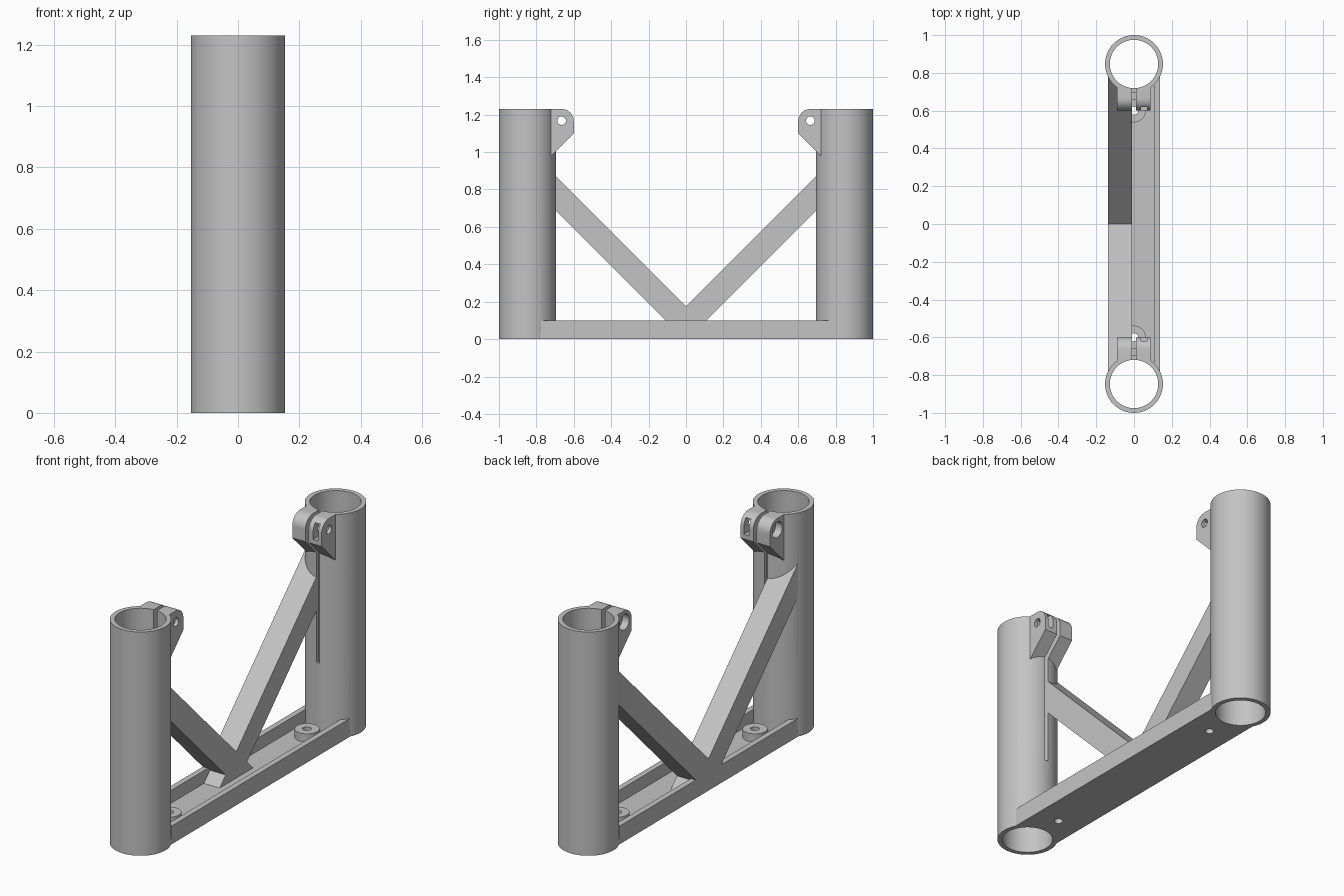
import bpy
import bmesh
import math
from mathutils import Matrix

if "Cube" in bpy.data.objects:
    bpy.data.objects.remove(bpy.data.objects["Cube"], do_unlink=True)

grey = bpy.data.materials.new("matte grey")
grey.use_nodes = True
grey.diffuse_color = (0.55, 0.55, 0.55, 1)
grey.node_tree.nodes["Principled BSDF"].inputs["Base Color"].default_value = (0.55, 0.55, 0.55, 1)

HEIGHT, TUBE_Y, OUTER, BORE = 1.23, 0.847, 0.153, 0.128
HALF_W, RAIL, FLOOR, RAIL_TOP = 0.137, 0.031, 0.03, 0.1
SLIT = 0.01
BOLT_Y, BOLT_Z = 0.665, 1.168


def finish(name, bm):
    bmesh.ops.recalc_face_normals(bm, faces=bm.faces)
    mesh = bpy.data.meshes.new(name)
    bm.to_mesh(mesh)
    bm.free()
    obj = bpy.data.objects.new(name, mesh)
    obj.data.materials.append(grey)
    bpy.context.collection.objects.link(obj)
    return obj


def prism(name, profile, x0, x1):
    """Extrude a y-z outline along x."""
    bm = bmesh.new()
    face = bm.faces.new([bm.verts.new((x0, y, z)) for y, z in profile])
    new = bmesh.ops.extrude_face_region(bm, geom=[face])["geom"]
    verts = [v for v in new if isinstance(v, bmesh.types.BMVert)]
    bmesh.ops.translate(bm, verts=verts, vec=(x1 - x0, 0, 0))
    return finish(name, bm)


def box(name, x0, x1, y0, y1, z0, z1):
    return prism(name, [(y0, z0), (y1, z0), (y1, z1), (y0, z1)], x0, x1)


def rod(name, radius, start, length, axis="Z", sides=64):
    bm = bmesh.new()
    bmesh.ops.create_cone(bm, cap_ends=True, segments=sides, radius1=radius,
                          radius2=radius, depth=length)
    bmesh.ops.translate(bm, verts=bm.verts, vec=(0, 0, length / 2))
    if axis == "X":
        bmesh.ops.rotate(bm, verts=bm.verts, matrix=Matrix.Rotation(math.pi / 2, 3, "Y"))
    bmesh.ops.translate(bm, verts=bm.verts, vec=start)
    return finish(name, bm)


def combine(target, parts, operation):
    for part in parts:
        mod = target.modifiers.new(part.name, "BOOLEAN")
        mod.operation, mod.solver, mod.object = operation, "EXACT", part
        bpy.context.view_layer.objects.active = target
        bpy.ops.object.modifier_apply(modifier=mod.name)
        bpy.data.objects.remove(part, do_unlink=True)


# Channel base: floor with two side rails
bracket = box("tube_clamp_bracket", -HALF_W, HALF_W, -0.8, 0.8, 0, FLOOR)
solids = [box("left_rail", HALF_W - RAIL, HALF_W, -0.775, 0.775, 0, RAIL_TOP),
          box("right_rail", -HALF_W, RAIL - HALF_W, -0.775, 0.775, 0, RAIL_TOP)]
cutters = []

for s in (-1, 1):
    # Upright tube and screw boss
    solids.append(rod("tube", OUTER, (0, s * TUBE_Y, 0), HEIGHT, sides=96))
    solids.append(rod("screw_boss", 0.062, (0, s * 0.6, 0.01), 0.065))

    # Diagonal brace on one half of the width
    brace = [(-0.16, 0.015), (0.025, 0.015), (0.82, 0.81), (0.82, 0.995)]
    solids.append(prism("brace", [(s * y, z) for y, z in brace], -HALF_W, -SLIT))

    # Clamp lug with a rounded top corner and a sloped underside
    r = 0.065
    arc = [math.radians(90 + 90 * i / 12) for i in range(13)]
    lug = [(BOLT_Y + r * math.cos(a), HEIGHT - r + r * math.sin(a)) for a in arc]
    lug += [(0.6, 1.1), (0.745, 0.955), (0.745, HEIGHT)]
    solids.append(prism("clamp_lug", [(s * y, z) for y, z in lug], -0.09, 0.088))

    # Openings: bore, slit, bolt hole, head recess, nut slot, screw hole
    cutters += [
        rod("bore", BORE, (0, s * TUBE_Y, -0.1), 1.5, sides=96),
        box("slit", -SLIT, SLIT, s * 0.55, s * 0.78, 0.4, 1.3),
        rod("bolt_hole", 0.023, (-0.2, s * BOLT_Y, BOLT_Z), 0.4, "X", 32),
        rod("head_recess", 0.043, (-0.2, s * BOLT_Y, BOLT_Z), 0.15, "X", 32),
        box("nut_slot", 0.037, 0.068, s * 0.55, s * 0.705, 1.125, 1.21),
        rod("screw_hole", 0.022, (0, s * 0.6, -0.1), 0.3, sides=32),
    ]

combine(bracket, solids, "UNION")
combine(bracket, cutters, "DIFFERENCE")

bpy.ops.object.select_all(action="DESELECT")
bracket.select_set(True)
bpy.context.view_layer.objects.active = bracket
bpy.ops.object.shade_smooth_by_angle(angle=math.radians(30))
